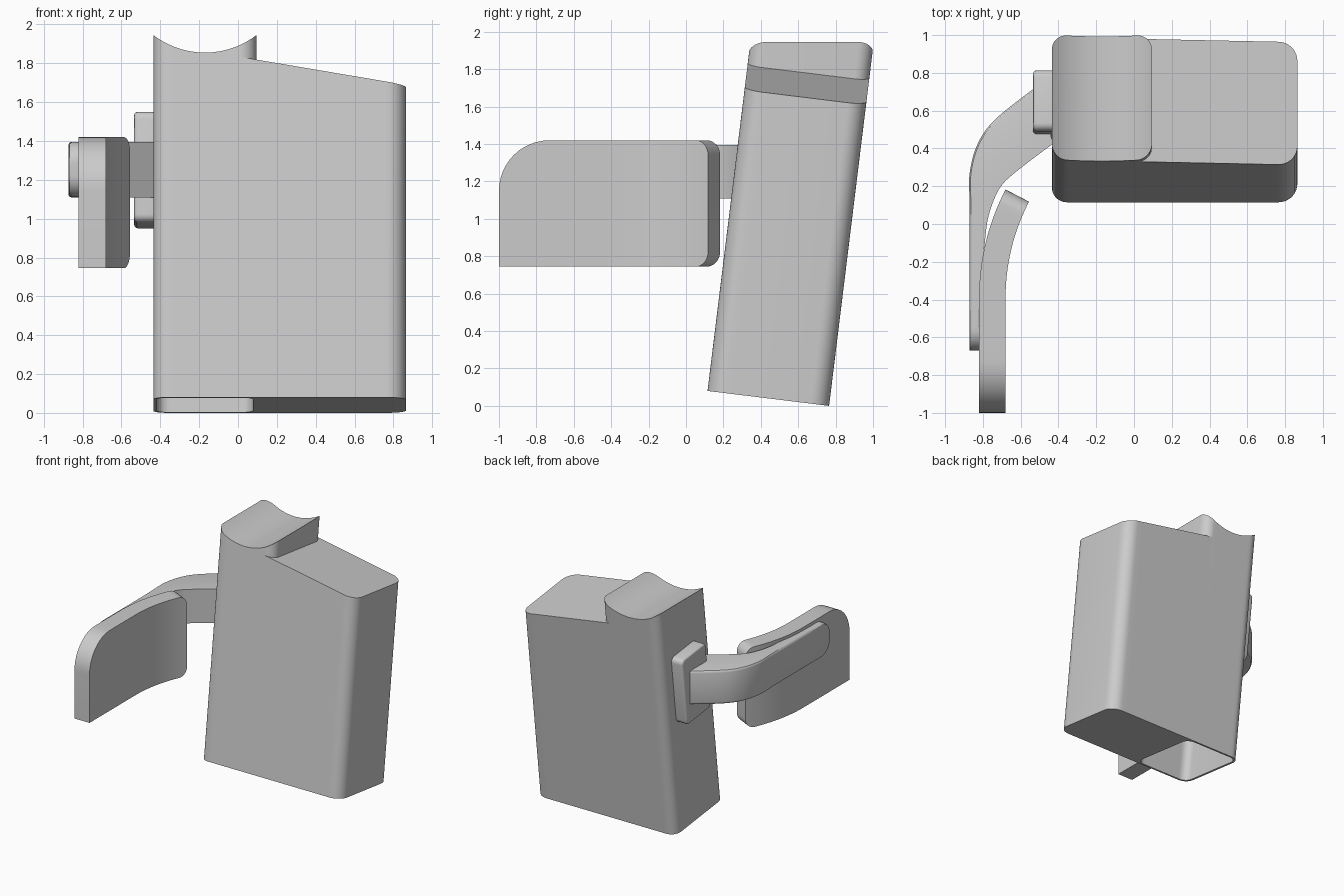
import bpy, bmesh, math
from mathutils import Vector

cube = bpy.data.objects.get("Cube")
if cube:
    bpy.data.objects.remove(cube, do_unlink=True)

grey = bpy.data.materials.new("plain grey")
grey.use_nodes = True
tone = (0.6, 0.6, 0.6, 1)
grey.diffuse_color = tone
grey.node_tree.nodes["Principled BSDF"].inputs["Base Color"].default_value = tone

TILT = math.radians(7)
BASE = Vector((0, 0.115, 0.08))
DEPTH = 0.655


def activate(ob):
    bpy.ops.object.select_all(action='DESELECT')
    ob.select_set(True)
    bpy.context.view_layer.objects.active = ob


def finish(ob):
    activate(ob)
    bpy.ops.object.shade_smooth_by_angle(angle=math.radians(30))


def make(name, bm):
    bmesh.ops.recalc_face_normals(bm, faces=bm.faces)
    mesh = bpy.data.meshes.new(name)
    bm.to_mesh(mesh)
    bm.free()
    mesh.materials.append(grey)
    ob = bpy.data.objects.new(name, mesh)
    bpy.context.collection.objects.link(ob)
    return ob


def loft(name, rings):
    """Skin a row of matching closed rings and cap both ends."""
    bm = bmesh.new()
    rows = [[bm.verts.new(p) for p in ring] for ring in rings]
    n = len(rows[0])
    for a, b in zip(rows, rows[1:]):
        for k in range(n):
            m = (k + 1) % n
            bm.faces.new((a[k], a[m], b[m], b[k]))
    bm.faces.new(rows[0])
    bm.faces.new(rows[-1])
    return make(name, bm)


def cell(name, x0, x1, r0, r1, wall, low, top):
    """Upright block with rounded corners; top(x, y) gives its height."""
    steps = [math.radians(a) for a in range(0, 91, 10)]
    cols = []
    if r0:
        cols += [(x0 + r0 * (1 - math.cos(a)), r0 * (1 - math.sin(a))) for a in steps]
    else:
        cols.append((x0, 0))
    a, b = x0 + r0, x1 - r1
    cols += [(a + (b - a) * k / 16, 0) for k in range(1, 16)]
    cols += [(x1 - r1 * (1 - math.cos(t)), r1 * (1 - math.sin(t))) for t in reversed(steps)]
    rings = []
    for x, inset in cols:
        f, k = wall + inset, DEPTH - wall - inset
        rings.append([(x, f, low), (x, f, top(x, f)), (x, k, top(x, k)), (x, k, low)])
    return loft(name, rings)


def combine(ob, other, operation):
    mod = ob.modifiers.new("combine", 'BOOLEAN')
    mod.operation, mod.object, mod.solver = operation, other, 'EXACT'
    activate(ob)
    bpy.ops.object.modifier_apply(modifier=mod.name)
    bpy.data.objects.remove(other, do_unlink=True)


def saddle(x, y):
    z = 1.855 + 0.435 - math.sqrt(0.435 ** 2 - (x + 0.17) ** 2)
    return (z - BASE.z) / math.cos(TILT) + math.tan(TILT) * y


# Leaning body: saddle-topped tube joined to a sloped block, hollow from below
body = cell("body", -0.435, 0.095, 0.08, 0.08, 0, 0, saddle)
block = cell("block", -0.02, 0.865, 0, 0.1, 0, 0, lambda x, y: 1.768 - 0.17 * x)
combine(body, block, 'UNION')
hollow = cell("hollow", -0.417, 0.077, 0.065, 0.065, 0.018, -0.2, lambda x, y: 1.7)
combine(body, hollow, 'DIFFERENCE')
body.location = BASE
body.rotation_euler.x = -TILT
finish(body)

# Mounting plate on the right wall
bm = bmesh.new()
bmesh.ops.create_cube(bm, size=1)
bmesh.ops.scale(bm, vec=(0.105, 0.325, 0.575), verts=bm.verts)
side = [e for e in bm.edges if abs(e.verts[0].co.x - e.verts[1].co.x) > 0.05]
bmesh.ops.bevel(bm, geom=side, offset=0.04, segments=5, affect='EDGES', profile=0.5)
rim = [e for e in bm.edges if all(v.co.x < 0 for v in e.verts)]
bmesh.ops.bevel(bm, geom=rim, offset=0.02, segments=3, affect='EDGES', profile=0.5)
plate = make("mounting_plate", bm)
plate.location = (-0.4825, 0.622, 1.25)
plate.rotation_euler.x = -TILT
finish(plate)


def corner(dist, r):
    """Height lost at this distance from a rounded end."""
    return 0 if dist >= r else r - math.sqrt(max(0, r * r - (r - dist) ** 2))


def smooth_path(pts, t):
    i = min(int(t), len(pts) - 2)
    f = t - i
    p = [Vector(pts[max(0, min(len(pts) - 1, i + k))]) for k in (-1, 0, 1, 2)]
    return 0.5 * (2 * p[1] + (p[2] - p[0]) * f + (2 * p[0] - 5 * p[1] + 4 * p[2] - p[3]) * f * f
                  + (3 * p[1] - p[0] - 3 * p[2] + p[3]) * f ** 3)


# Curved tapering arm with a rounded free end and softened outer edges
outer = [(-.87, -.67), (-.87, -.39), (-.87, -.1), (-.87, .1), (-.87, .27),
         (-.825, .43), (-.728, .56), (-.5, .74)]
inner = [(-.82, -.67), (-.82, -.39), (-.79, -.1), (-.775, .02), (-.745, .12),
         (-.70, .205), (-.62, .28), (-.43, .425)]
stations = [0.5 * (1 - math.cos(math.pi / 2 * k / 10)) for k in range(10)]
stations += [0.5 + 6.5 * k / 48 for k in range(49)]
rings = []
for t in stations:
    o, i = smooth_path(outer, t), smooth_path(inner, t)
    drop = corner(o.y + 0.67, 0.11)
    lo, hi = 1.11 + drop, 1.395 - drop
    into = (i - o).normalized()
    ring = [(i.x, i.y, lo), (i.x, i.y, hi)]
    arc = [math.radians(a) for a in (90, 60, 30, 0)]
    fillet = [(0.02 * (1 - math.cos(a)), 0.02 * (1 - math.sin(a))) for a in arc]
    for d, h in fillet:
        q = o + into * d
        ring.append((q.x, q.y, hi - h))
    for d, h in reversed(fillet):
        q = o + into * d
        ring.append((q.x, q.y, lo + h))
    rings.append(ring)
finish(loft("arm", rings))

# Curved pad: straight front run, then a gentle arc toward the body
R, THICK, START, SWEEP = 1.24, 0.14, -0.39, math.radians(27.5)
run = START + 1
length = run + R * SWEEP
dists = [0.27 * (1 - math.cos(math.pi / 2 * k / 12)) for k in range(13)]
dists += [run * f for f in (0.6, 0.8)]
dists += [run + (length - 0.08 - run) * k / 14 for k in range(15)]
dists += [length - 0.08 * (1 - math.sin(math.pi / 2 * k / 8)) for k in range(1, 9)]
rings = []
for s in dists:
    ang = max(0, s - run) / R
    y0 = min(s, run) - 1
    pts = [(R - 0.82 - r * math.cos(ang), y0 + r * math.sin(ang)) for r in (R, R - THICK)]
    end = corner(length - s, 0.08)
    lo, hi = 0.745 + end, 1.42 - end - corner(s, 0.27)
    (ox, oy), (ix, iy) = pts
    rings.append([(ox, oy, lo), (ox, oy, hi), (ix, iy, hi), (ix, iy, lo)])
finish(loft("pad", rings))
